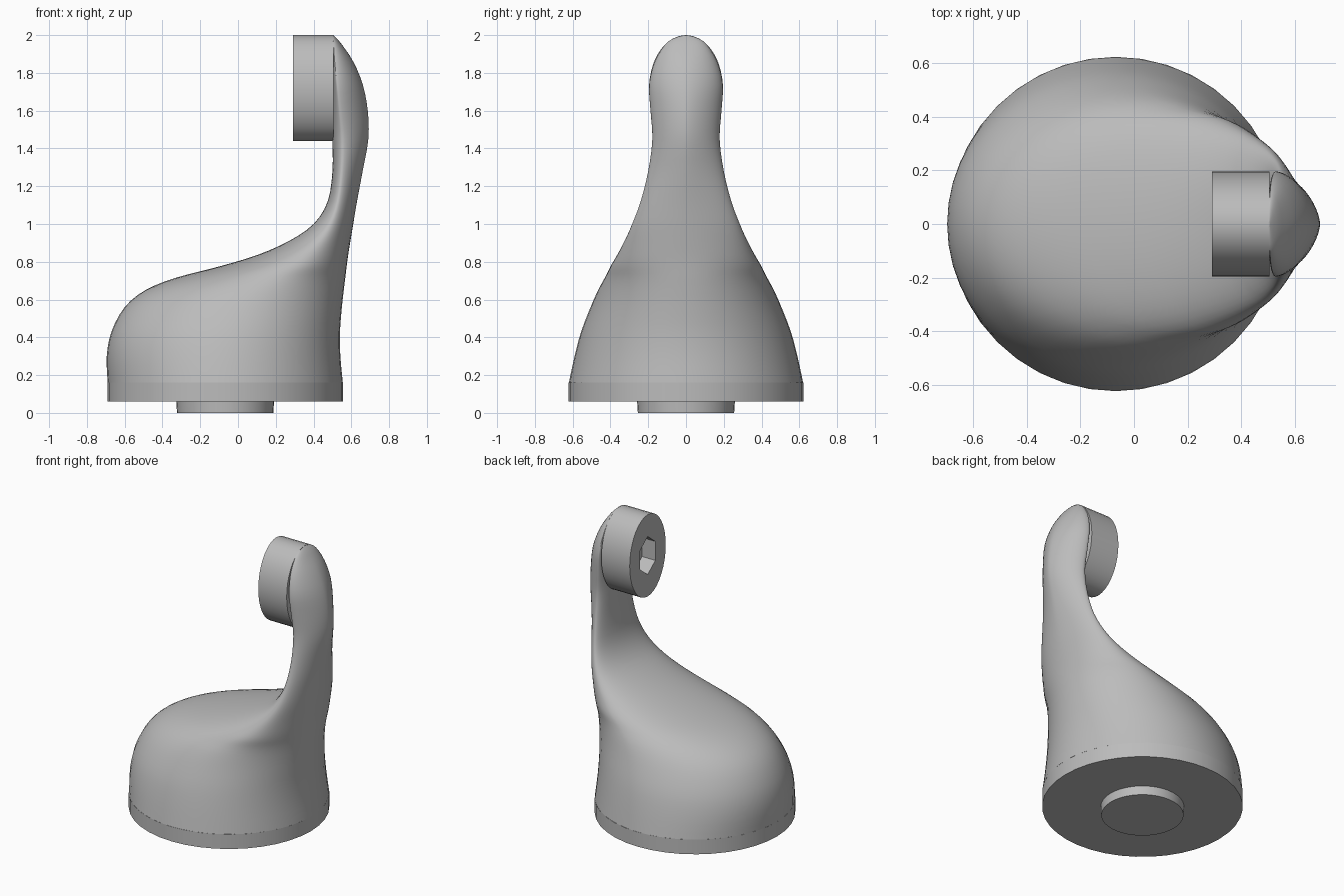
import bpy, bmesh
from math import sin, cos, pi, radians
from mathutils import Vector

cube = bpy.data.objects.get("Cube")
if cube:
    bpy.data.objects.remove(cube)

grey = bpy.data.materials.new("satin grey")
grey.use_nodes = True
COLOUR = (0.5, 0.5, 0.5, 1)
grey.diffuse_color = COLOUR
grey.node_tree.nodes["Principled BSDF"].inputs["Base Color"].default_value = COLOUR


def loft(name, rings, angle=35):
    """Skin a stack of equal-length rings and cap both ends."""
    bm = bmesh.new()
    loops = [[bm.verts.new(p) for p in ring] for ring in rings]
    n = len(loops[0])
    for lower, upper in zip(loops, loops[1:]):
        for i in range(n):
            j = (i + 1) % n
            bm.faces.new((lower[i], lower[j], upper[j], upper[i]))
    bm.faces.new(loops[0])
    bm.faces.new(loops[-1])
    bmesh.ops.recalc_face_normals(bm, faces=bm.faces)
    mesh = bpy.data.meshes.new(name)
    bm.to_mesh(mesh)
    bm.free()
    mesh.materials.append(grey)
    obj = bpy.data.objects.new(name, mesh)
    bpy.context.collection.objects.link(obj)
    bpy.ops.object.select_all(action='DESELECT')
    obj.select_set(True)
    bpy.context.view_layer.objects.active = obj
    bpy.ops.object.shade_smooth_by_angle(angle=radians(angle))
    return obj


def turns(count):
    return [2 * pi * i / count for i in range(count)]


def flat_ring(centre_x, rx, ry, z, count=40):
    return [(centre_x + rx * cos(a), ry * sin(a), z) for a in turns(count)]


# Round base plate and the locating peg under it
CENTRE = -0.068
loft("base_plate", [flat_ring(CENTRE, 0.623, 0.622, z) for z in (0.06, 0.16)])
loft("base_peg", [flat_ring(CENTRE, r, r, z) for r, z in ((0.255, 0), (0.26, 0.08))])

# Body sections: height, inner x, widest x, outer x, half width, outer roundness
SECTIONS = [Vector(row) for row in (
    (0.16, -0.69, -0.07, 0.555, 0.62, 2),
    (0.3, -0.695, -0.06, 0.542, 0.59, 2),
    (0.43, -0.67, -0.04, 0.54, 0.555, 2),
    (0.56, -0.6, 0.01, 0.55, 0.505, 2),
    (0.65, -0.49, 0.08, 0.56, 0.465, 2),
    (0.715, -0.33, 0.17, 0.568, 0.43, 2),
    (0.775, -0.1, 0.27, 0.575, 0.4, 2),
    (0.835, 0.1, 0.35, 0.583, 0.365, 2),
    (0.91, 0.27, 0.43, 0.595, 0.325, 1.9),
    (1, 0.4, 0.49, 0.61, 0.285, 1.8),
    (1.12, 0.475, 0.53, 0.63, 0.24, 1.7),
    (1.28, 0.5, 0.55, 0.66, 0.2, 1.6),
    (1.45, 0.5, 0.555, 0.69, 0.178, 1.6),
    (1.6, 0.5, 0.54, 0.687, 0.188, 1.6),
    (1.74, 0.5, 0.525, 0.66, 0.195, 1.7),
    (1.86, 0.5, 0.512, 0.61, 0.165, 1.8),
    (1.95, 0.5, 0.506, 0.55, 0.11, 2),
    (1.985, 0.5, 0.503, 0.52, 0.06, 2),
    (2, 0.5, 0.501, 0.503, 0.008, 2),
)]


def smooth_rows(rows, steps=3):
    """Catmull-Rom interpolation between the key sections."""
    last = len(rows) - 1
    for i in range(last):
        a, b, c, d = rows[max(i - 1, 0)], rows[i], rows[i + 1], rows[min(i + 2, last)]
        for s in range(steps):
            t = s / steps
            yield b + ((c - a) * t + (a * 2 - b * 5 + c * 4 - d) * t**2
                       + (b * 3 - a - c * 3 + d) * t**3) / 2
    yield rows[-1]


def body_ring(row, count=48):
    z, inner, middle, outer, width, power = row
    ring = []
    for a in turns(count):
        c, s = cos(a), sin(a)
        reach, p = (outer - middle, power) if c > 0 else (middle - inner, 2)
        x = middle + reach * abs(c) ** (2 / p) * (1 if c > 0 else -1)
        y = width * abs(s) ** (2 / p) * (1 if s > 0 else -1)
        ring.append((x, y, z))
    return ring


loft("curved_body", [body_ring(row) for row in smooth_rows(SECTIONS)], 40)

# Oval pad at the top, with a six-sided socket in its inner face


def pad_ring(x, ry, rz, hexagon=False):
    ring = []
    for a in turns(36):
        r = cos(pi / 6) / cos(a % (pi / 3) - pi / 6) if hexagon else 1
        ring.append((x, r * ry * sin(a), 1.72 + r * rz * cos(a)))
    return ring


loft("top_pad", [
    pad_ring(0.505, 0.195, 0.28),
    pad_ring(0.29, 0.195, 0.28),
    pad_ring(0.29, 0.095, 0.13, True),
    pad_ring(0.39, 0.095, 0.13, True),
], 30)
